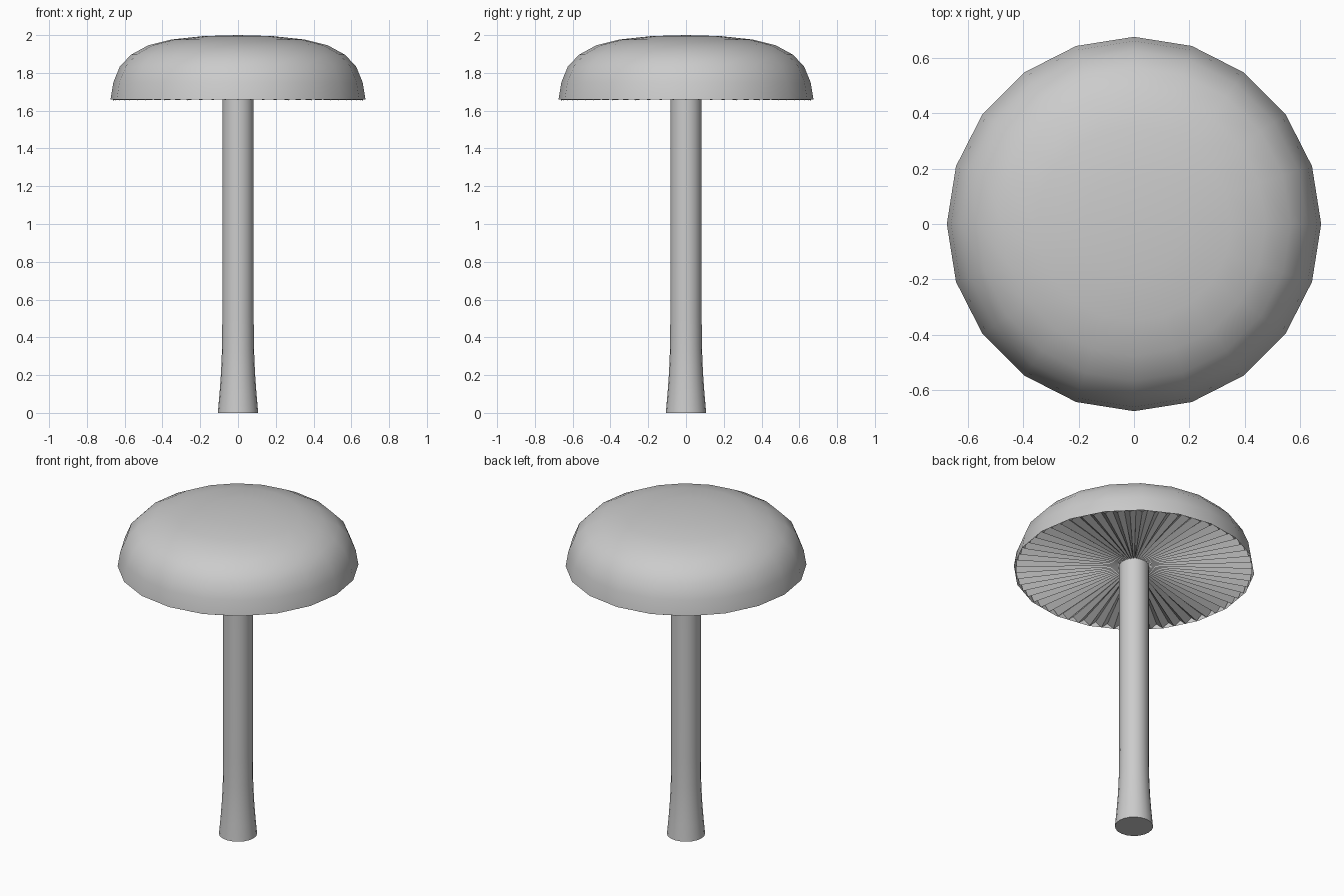
import bpy, bmesh
from math import cos, sin, pi, radians

if "Cube" in bpy.data.objects:
    bpy.data.objects.remove(bpy.data.objects["Cube"])


def finish(name, bm, smooth_angle=None):
    bmesh.ops.recalc_face_normals(bm, faces=bm.faces)
    mesh = bpy.data.meshes.new(name)
    bm.to_mesh(mesh)
    bm.free()
    obj = bpy.data.objects.new(name, mesh)
    bpy.context.collection.objects.link(obj)
    if smooth_angle:
        bpy.ops.object.select_all(action='DESELECT')
        obj.select_set(True)
        bpy.context.view_layer.objects.active = obj
        bpy.ops.object.shade_smooth_by_angle(angle=radians(smooth_angle))
    return obj


def ring(bm, r, z, n):
    return [bm.verts.new((r * cos(2 * pi * i / n), r * sin(2 * pi * i / n), z)) for i in range(n)]


def bridge(bm, a, b):
    n = len(a)
    for i in range(n):
        j = (i + 1) % n
        bm.faces.new((a[i], a[j], b[j], b[i]))


def lathe(bm, profile, n):
    rings = [ring(bm, r, z, n) for r, z in profile]
    for a, b in zip(rings, rings[1:]):
        bridge(bm, a, b)
    return rings


# Domed cap, 20 sides, open underneath
bm = bmesh.new()
rings = lathe(bm, [(0.675, 1.66), (0.66, 1.75), (0.625, 1.835), (0.565, 1.897),
                   (0.475, 1.946), (0.35, 1.977), (0.18, 1.995)], 20)
top = bm.verts.new((0, 0, 2.0))
for i in range(20):
    bm.faces.new((rings[-1][i], rings[-1][(i + 1) % 20], top))
finish("cap", bm, 50)

# Stem flaring at the foot
bm = bmesh.new()
rings = lathe(bm, [(0.107, 0), (0.098, 0.1), (0.09, 0.21), (0.085, 0.33),
                   (0.083, 0.5), (0.083, 1.72)], 20)
bm.faces.new(rings[0])
bm.faces.new(rings[-1])
finish("stem", bm, 50)

# Radial zigzag gills under the cap, rising slightly toward the stem
bm = bmesh.new()
count = 120
outer = ring(bm, 0.662, 1.655, count)
inner = ring(bm, 0.075, 1.685, count)
for i in range(1, count, 2):
    outer[i].co.z = 1.685
    inner[i].co.z = 1.7
bridge(bm, outer, inner)
finish("gills", bm)
